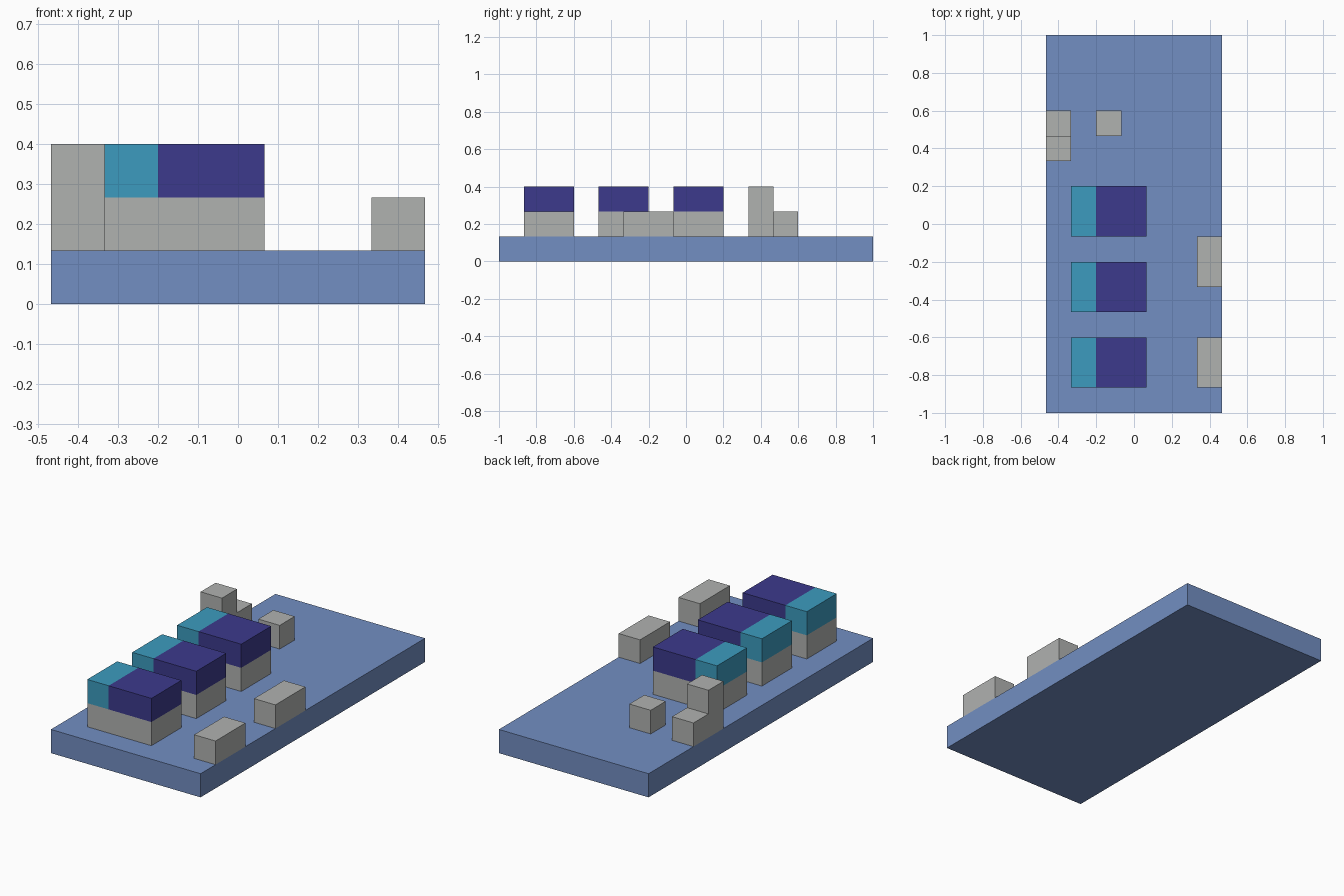
import bpy
import bmesh
from mathutils import Matrix, Vector

U = 2 / 15  # one block of the grid the model is laid out on

if "Cube" in bpy.data.objects:
    bpy.data.objects.remove(bpy.data.objects["Cube"], do_unlink=True)


def material(name, rgb):
    mat = bpy.data.materials.new(name)
    mat.use_nodes = True
    color = (*rgb, 1)
    mat.diffuse_color = color
    mat.node_tree.nodes["Principled BSDF"].inputs["Base Color"].default_value = color
    return mat


blue = material("floor blue", (0.170, 0.272, 0.540))
grey = material("block grey", (0.434, 0.445, 0.434))
cyan = material("pillow cyan", (0.045, 0.330, 0.520))
navy = material("blanket navy", (0.045, 0.042, 0.265))


def finish(name, bm, mats):
    bmesh.ops.recalc_face_normals(bm, faces=bm.faces)
    mesh = bpy.data.meshes.new(name)
    bm.to_mesh(mesh)
    bm.free()
    for mat in mats:
        mesh.materials.append(mat)
    obj = bpy.data.objects.new(name, mesh)
    bpy.context.collection.objects.link(obj)
    return obj


def box_mesh(low, high):
    """Box between two corners given in blocks."""
    low, high = Vector(low) * U, Vector(high) * U
    bm = bmesh.new()
    place = Matrix.Translation((low + high) / 2) @ Matrix.Diagonal((*(high - low), 1))
    bmesh.ops.create_cube(bm, size=1, matrix=place)
    return bm


def box(name, low, high, mat):
    return finish(name, box_mesh(low, high), [mat])


def cut(bm, point, normal):
    bmesh.ops.bisect_plane(bm, geom=bm.verts[:] + bm.edges[:] + bm.faces[:],
                           plane_co=point, plane_no=normal)


def bed(name, y):
    """Grey base below, pillow at the right end and blanket over the rest."""
    top, split = 2 * U, -1.5 * U
    bm = box_mesh((-2.5, y, 1), (0.5, y + 2, 3))
    cut(bm, (0, 0, top), (0, 0, 1))
    cut(bm, (split, 0, 0), (1, 0, 0))
    for face in bm.faces:
        center = face.calc_center_median()
        if center.z > top:
            face.material_index = 1 if center.x < split else 2
    finish(name, bm, [grey, cyan, navy])


# Floor slab
box("floor", (-3.5, -7.5, 0), (3.5, 7.5, 1), blue)

# Row of beds
for label, y in (("front", -6.5), ("middle", -3.5), ("back", -0.5)):
    bed(label + "_bed", y)

# Low benches along the left edge
for label, y in (("front", -6.5), ("back", -2.5)):
    box(label + "_bench", (2.5, y, 1), (3.5, y + 2, 2), grey)

# Chair with its tall backrest towards the beds, as one extruded profile
bm = bmesh.new()
profile = [(2.5, 1), (4.5, 1), (4.5, 2), (3.5, 2), (3.5, 3), (2.5, 3)]
side = bm.faces.new([bm.verts.new((-3.5 * U, y * U, z * U)) for y, z in profile])
extruded = bmesh.ops.extrude_face_region(bm, geom=[side], use_keep_orig=True)["geom"]
bmesh.ops.translate(bm, vec=(U, 0, 0),
                    verts=[v for v in extruded if isinstance(v, bmesh.types.BMVert)])
finish("chair", bm, [grey])

# Stool beside the chair
box("stool", (-1.5, 3.5, 1), (-0.5, 4.5, 2), grey)
